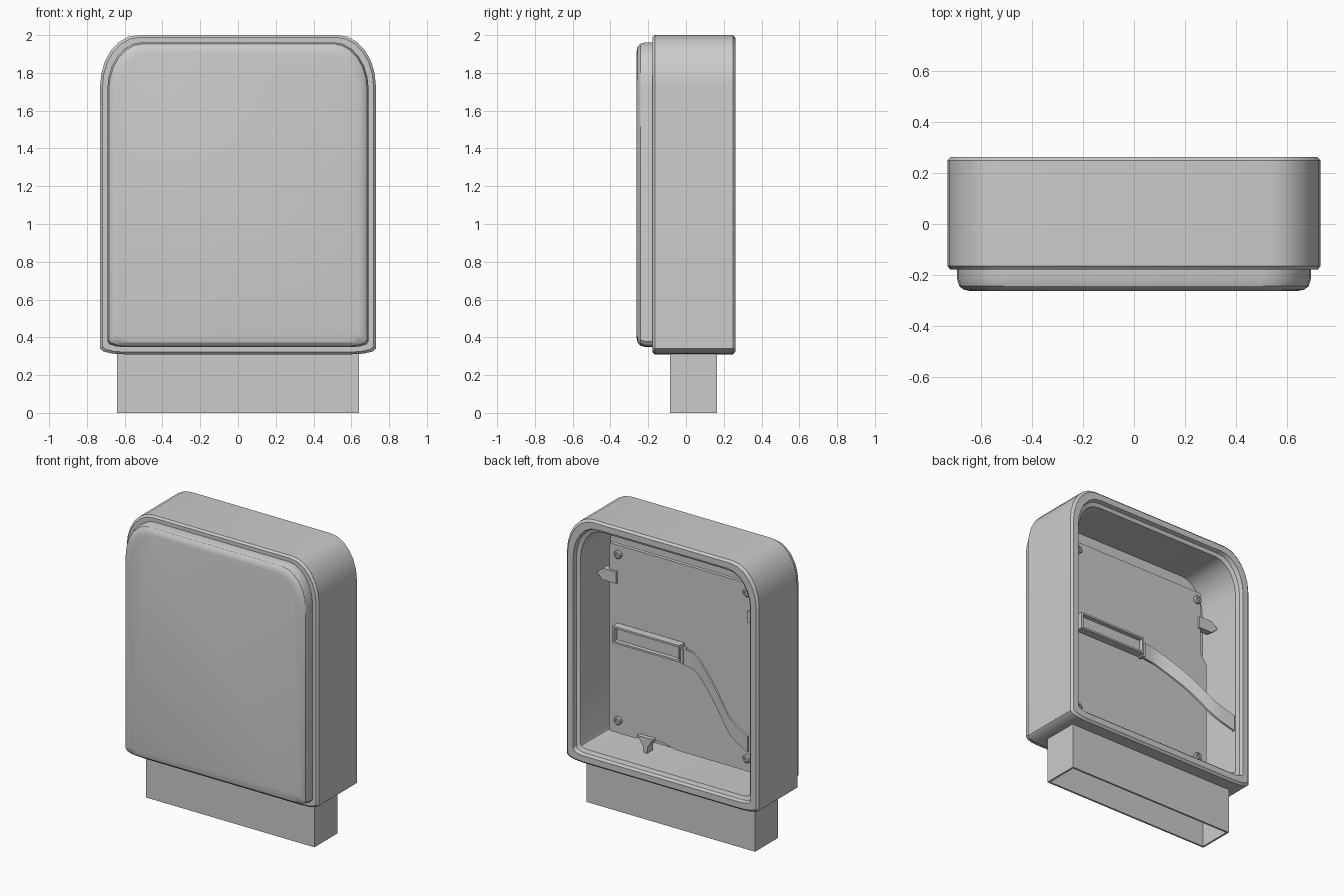
import bpy, bmesh
from math import sin, cos, pi
from mathutils import Vector

if "Cube" in bpy.data.objects:
    bpy.data.objects.remove(bpy.data.objects["Cube"])


def finish(name, bm, smooth=True):
    bmesh.ops.recalc_face_normals(bm, faces=bm.faces)
    mesh = bpy.data.meshes.new(name)
    bm.to_mesh(mesh)
    bm.free()
    ob = bpy.data.objects.new(name, mesh)
    bpy.context.collection.objects.link(ob)
    if smooth:
        bpy.ops.object.select_all(action='DESELECT')
        ob.select_set(True)
        bpy.context.view_layer.objects.active = ob
        bpy.ops.object.shade_smooth_by_angle(angle=0.5)
    return ob


def outline(inset, n=6):
    """Housing outline in x/z: large upper corners, shallow lower ones."""
    w, top, bot = 0.73 - inset, 2.0 - inset, 0.31 + inset
    rx, rz = 0.20 - inset * 0.4, 0.27 - inset * 0.5
    bx, bz = max(0.13 - inset, 0.05), 0.03
    half = []
    for i in range(4):
        a = -pi / 2 + pi / 2 * i / 3
        half.append((w - bx + bx * cos(a), bot + bz + bz * sin(a)))
    for i in range(n + 1):
        a = pi / 2 * i / n
        half.append((w - rx + rx * cos(a), top - rz + rz * sin(a)))
    return half + [(-x, z) for x, z in reversed(half)]


def loft(name, profile, start_cap=True):
    bm = bmesh.new()
    rings = [[bm.verts.new((x, y, z)) for x, z in outline(i)] for i, y in profile]
    for a, b in zip(rings, rings[1:]):
        for k in range(len(a)):
            j = (k + 1) % len(a)
            bm.faces.new((a[k], a[j], b[j], b[k]))
    bm.faces.new(rings[0])
    bm.faces.new(rings[-1])
    return finish(name, bm)


def prism(name, points, y0, y1):
    """Extrude an x/z polygon along y."""
    bm = bmesh.new()
    f = bm.faces.new([bm.verts.new((x, y0, z)) for x, z in points])
    r = bmesh.ops.extrude_face_region(bm, geom=[f])
    vs = [v for v in r['geom'] if isinstance(v, bmesh.types.BMVert)]
    bmesh.ops.translate(bm, verts=vs, vec=(0, y1 - y0, 0))
    return finish(name, bm, False)


def socket(name, lo, hi, axis, side, wall, depth):
    """Box with a recess cut into one face."""
    lo, hi = Vector(lo), Vector(hi)
    bm = bmesh.new()
    bmesh.ops.create_cube(bm, size=1)
    for v in bm.verts:
        v.co = Vector([(lo[i] + hi[i]) / 2 + v.co[i] * (hi[i] - lo[i]) for i in range(3)])
    bm.normal_update()
    f = next(f for f in bm.faces if f.normal[axis] * side > 0.9)
    bmesh.ops.inset_region(bm, faces=[f], thickness=wall)
    r = bmesh.ops.extrude_face_region(bm, geom=[f])
    vs = [v for v in r['geom'] if isinstance(v, bmesh.types.BMVert)]
    d = Vector((0, 0, 0))
    d[axis] = -side * depth
    bmesh.ops.translate(bm, verts=vs, vec=d)
    bmesh.ops.delete(bm, geom=[x for x in [f] if x.is_valid], context='FACES')
    return finish(name, bm, False)


# Housing shell, open at the back with a stepped rim
loft("housing", [(0.03, -0.178), (0.012, -0.178), (0, -0.165), (0, 0.248),
                 (0.014, 0.262), (0.055, 0.262), (0.062, 0.235),
                 (0.085, 0.225), (0.085, -0.10)])

# Raised front panel
loft("front_panel", [(0.038, -0.17), (0.038, -0.215), (0.046, -0.242),
                     (0.062, -0.256), (0.09, -0.262)])

# Hollow foot below the housing
socket("foot", (-0.64, -0.085, 0), (0.64, 0.165, 0.335), 2, -1, 0.018, 0.31)

# Circuit board inside, with a shallow notch along the lower edge
prism("board", [(-0.57, 0.46), (0.05, 0.46), (0.16, 0.485), (0.3, 0.485), (0.36, 0.46),
                (0.56, 0.46), (0.56, 1.75), (-0.52, 1.75), (-0.52, 1.32), (-0.57, 1.25)],
      0.005, 0.03)

# Screws at the board corners
for x in (-0.49, 0.49):
    for z in (0.55, 1.69):
        bm = bmesh.new()
        prev = None
        for r, y in ((0.028, 0.028), (0.028, 0.045), (0.022, 0.052), (0.012, 0.052), (0.012, 0.042)):
            ring = [bm.verts.new((x + r * cos(k * pi / 6), y, z + r * sin(k * pi / 6)))
                    for k in range(12)]
            if prev:
                for k in range(12):
                    j = (k + 1) % 12
                    bm.faces.new((prev[k], prev[j], ring[j], ring[k]))
            prev = ring
        bm.faces.new(prev)
        finish("screw", bm)

# Connector block with a slot facing the back
socket("connector", (-0.01, 0.028, 1.10), (0.50, 0.085, 1.215), 1, 1, 0.018, 0.03)
prism("connector_plug", [(-0.03, 1.09), (-0.01, 1.09), (-0.01, 1.19), (-0.03, 1.19)], 0.03, 0.075)

# Flat ribbon cable sweeping down and out to the side wall
pts = [Vector(p) for p in ((-0.02, 0.06, 1.14), (-0.14, 0.07, 1.11), (-0.32, 0.14, 0.98),
                           (-0.48, 0.20, 0.83), (-0.63, 0.225, 0.76))]
ext = [2 * pts[0] - pts[1]] + pts + [2 * pts[-1] - pts[-2]]
path = []
for i in range(1, len(ext) - 2):
    p0, p1, p2, p3 = ext[i - 1:i + 3]
    for k in range(6):
        t = k / 6
        path.append(0.5 * (2 * p1 + (p2 - p0) * t + (2 * p0 - 5 * p1 + 4 * p2 - p3) * t * t
                           + (3 * p1 - p0 - 3 * p2 + p3) * t ** 3))
path.append(pts[-1])
bm = bmesh.new()
prev = None
for p in path:
    ring = [bm.verts.new(p + Vector((0, dy, dz)))
            for dy, dz in ((-0.007, -0.055), (0.007, -0.055), (0.007, 0.055), (-0.007, 0.055))]
    if prev:
        for k in range(4):
            j = (k + 1) % 4
            bm.faces.new((prev[k], prev[j], ring[j], ring[k]))
    else:
        bm.faces.new(ring)
    prev = ring
bm.faces.new(prev)
finish("ribbon_cable", bm)

# Clips holding the board on both sides and at the bottom
for s in (-1, 1):
    prism("side_clip", [(s * x, z) for x, z in ((0.50, 1.49), (0.60, 1.49), (0.65, 1.53),
                                                (0.60, 1.57), (0.50, 1.57))], 0.0, 0.045)
prism("bottom_clip", [(0.21, 0.50), (0.33, 0.50), (0.285, 0.44), (0.275, 0.385), (0.255, 0.385),
                      (0.25, 0.44)], 0.0, 0.06)
